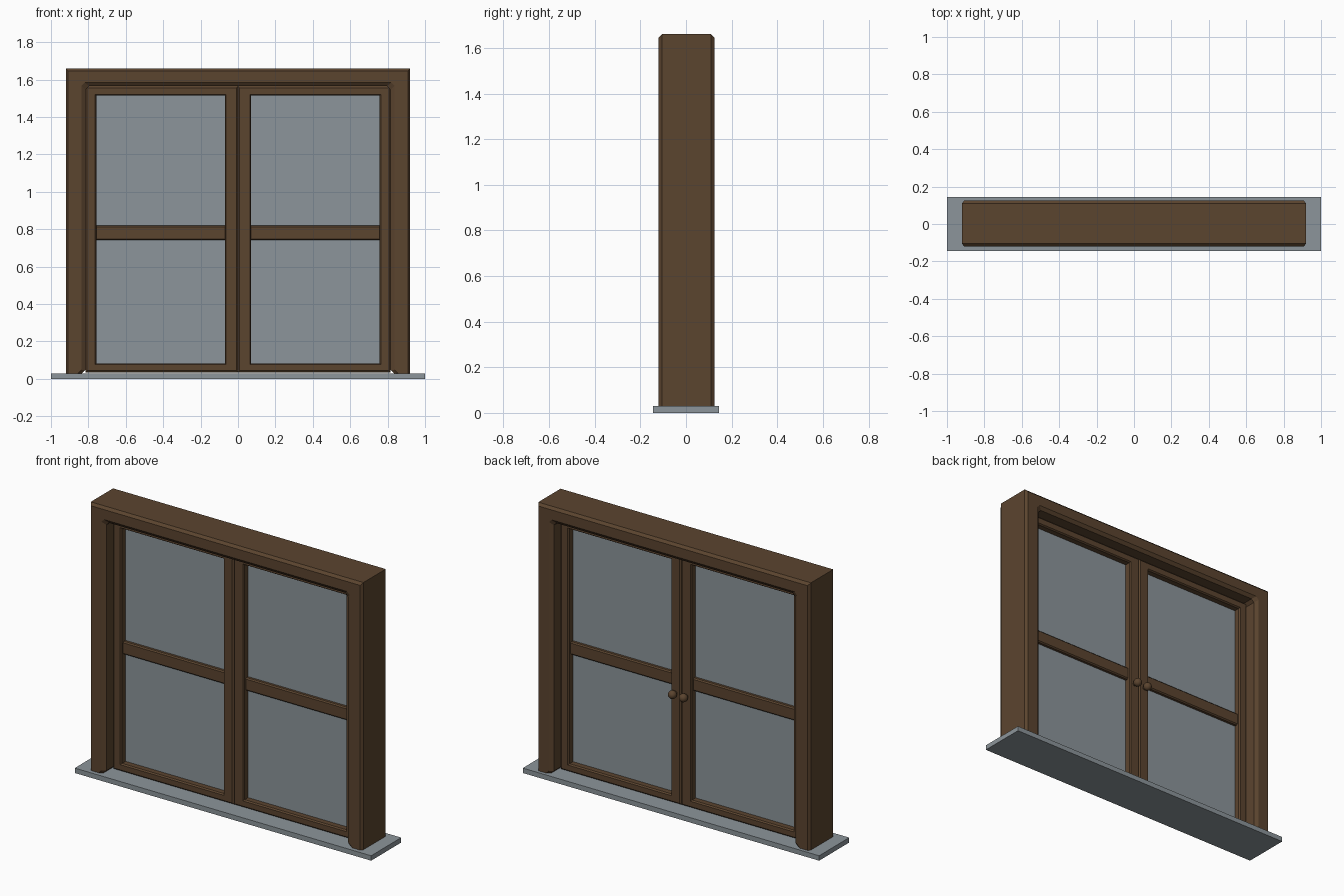
import bpy, bmesh, math
from mathutils import Matrix

if "Cube" in bpy.data.objects:
    bpy.data.objects.remove(bpy.data.objects["Cube"])


def material(name, color):
    m = bpy.data.materials.new(name)
    m.diffuse_color = (*color, 1)
    m.use_nodes = True
    m.node_tree.nodes["Principled BSDF"].inputs["Base Color"].default_value = m.diffuse_color
    return m


wood = material("brown wood", (0.105, 0.058, 0.028))
grey = material("blue grey", (0.262, 0.300, 0.325))


def finish(bm, name, mat):
    bmesh.ops.recalc_face_normals(bm, faces=bm.faces[:])
    me = bpy.data.meshes.new(name)
    bm.to_mesh(me)
    bm.free()
    me.materials.append(mat)
    ob = bpy.data.objects.new(name, me)
    bpy.context.collection.objects.link(ob)
    return ob


def box(name, x0, x1, y0, y1, z0, z1, mat):
    bm = bmesh.new()
    size = Matrix.Diagonal((x1 - x0, y1 - y0, z1 - z0, 1))
    mid = Matrix.Translation(((x0 + x1) / 2, (y0 + y1) / 2, (z0 + z1) / 2))
    bmesh.ops.create_cube(bm, size=1, matrix=mid @ size)
    return finish(bm, name, mat)


def skin(bm, loops):
    """Join successive vertex loops with quads."""
    for a, b in zip(loops, loops[1:]):
        for i in range(len(a)):
            j = (i + 1) % len(a)
            bm.faces.new((a[i], a[j], b[j], b[i]))


# Sill slab
box("sill", -1, 1, -0.145, 0.145, 0, 0.03, grey)

# Outer frame: three-sided arch, chamfered front and back
bm = bmesh.new()
loops = []
for y, d in ((-0.12, 0.015), (-0.105, 0), (0.11, 0), (0.125, 0.015)):
    xo, zo = 0.92 - d * (y < 9) * 0.8, 1.66 - d
    xi, zi, c = 0.815 + d * 1.5, 1.565 + d * 1.3, 0.018
    half = [(xi + c, 0.03), (xi, 0.03 + c), (xi, zi - c), (xi - c, zi)]
    outline = [(-xo, 0.03), (-xo, zo), (xo, zo), (xo, 0.03)]
    outline += half + [(-x, z) for x, z in reversed(half)]
    loops.append([bm.verts.new((x, y, z)) for x, z in outline])
skin(bm, loops)
bm.faces.new(loops[0])
bm.faces.new(loops[-1])
finish(bm, "outer_frame", wood)


def sash(name, x0, x1):
    """Rectangular casement ring with chamfered edges."""
    bm = bmesh.new()
    z0, z1, ix0, ix1 = 0.035, 1.565, 0.07, 0.757
    if x0 < 0:
        ix0, ix1 = -ix1, -ix0
    iz0, iz1 = 0.082, 1.515
    b, f, k = 0.009, -0.045, 0.05
    loops = []
    for y, d in ((f, b), (f + b, 0), (k - b, 0), (k, b)):
        loops.append([(x0 + d, y, z0 + d), (x1 - d, y, z0 + d),
                      (x1 - d, y, z1 - d), (x0 + d, y, z1 - d)])
    for y, d in ((k, b), (k - b, 0), (f + b, 0), (f, b)):
        d *= 0.7
        loops.append([(ix0 - d, y, iz0 - d), (ix1 + d, y, iz0 - d),
                      (ix1 + d, y, iz1 + d), (ix0 - d, y, iz1 + d)])
    loops = [[bm.verts.new(p) for p in l] for l in loops]
    skin(bm, loops + loops[:1])
    finish(bm, name, wood)
    # Glass pane and horizontal glazing bar
    box(name + "_glass", ix0 - 0.01, ix1 + 0.01, -0.003, 0.008,
        iz0 - 0.01, iz1 + 0.01, grey)
    bar = box(name + "_bar", ix0 - 0.01, ix1 + 0.01, -0.025, 0.03,
              0.742, 0.82, wood)
    bev = bar.modifiers.new("bevel", "BEVEL")
    bev.width = 0.007
    bev.segments = 1


sash("left_sash", -0.815, 0)
sash("right_sash", 0, 0.815)

# Round knobs on the back
for side, x in (("left", -0.037), ("right", 0.037)):
    bm = bmesh.new()
    bmesh.ops.create_uvsphere(bm, u_segments=16, v_segments=10, radius=0.025,
                              matrix=Matrix.Translation((x, 0.078, 0.71)))
    turn = Matrix.Translation((x, 0.055, 0.71)) @ Matrix.Rotation(math.pi / 2, 4, "X")
    bmesh.ops.create_cone(bm, cap_ends=True, segments=16, radius1=0.012,
                          radius2=0.012, depth=0.03, matrix=turn)
    for face in bm.faces:
        face.smooth = len(face.verts) < 5
    finish(bm, side + "_knob", wood)
